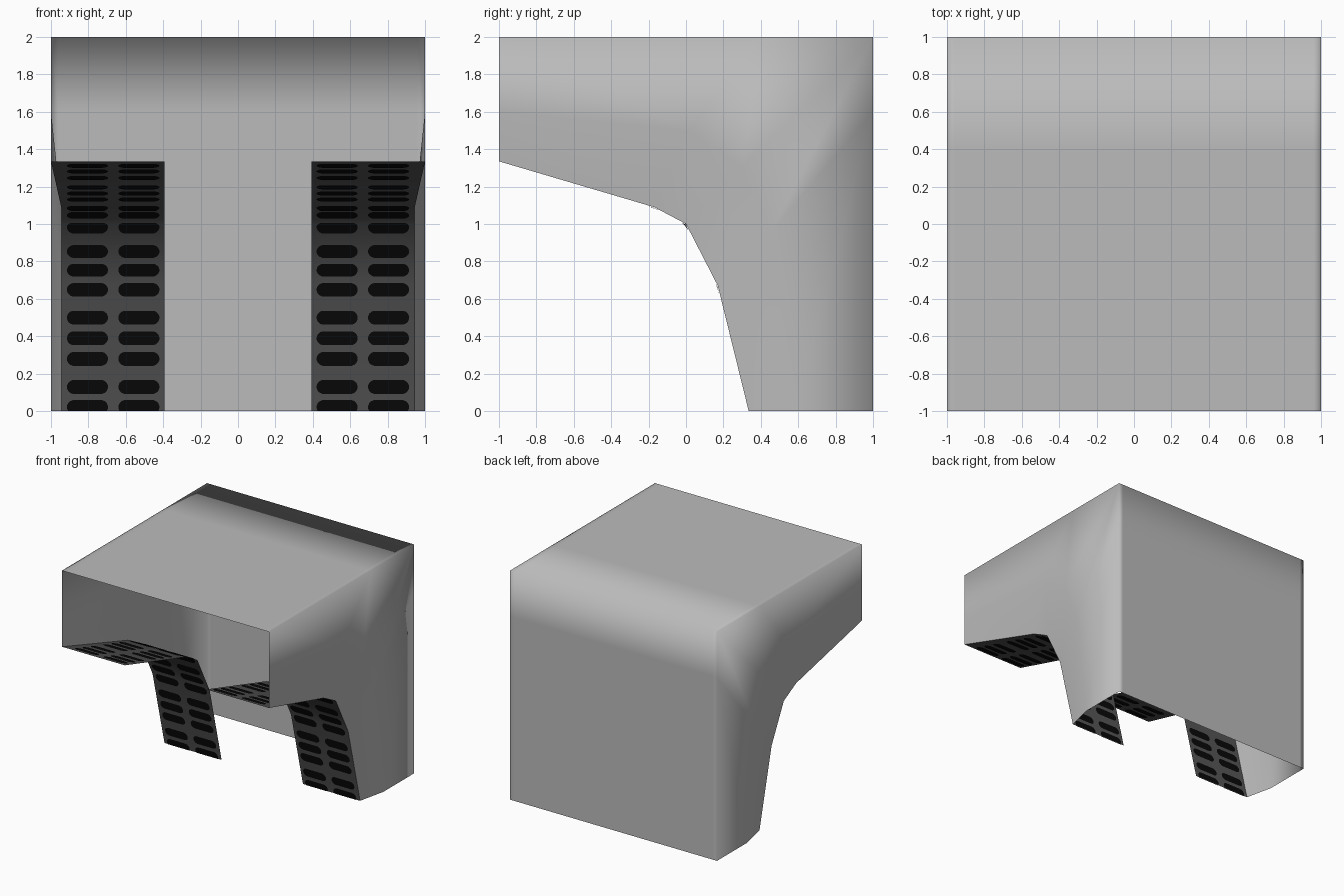
import bpy, bmesh, math
from mathutils import Vector

if "Cube" in bpy.data.objects:
    bpy.data.objects.remove(bpy.data.objects["Cube"])


def material(name, r, g, b):
    m = bpy.data.materials.new(name)
    m.diffuse_color = (r, g, b, 1)
    m.use_nodes = True
    m.node_tree.nodes["Principled BSDF"].inputs["Base Color"].default_value = m.diffuse_color
    return m


GREY = material("light grey", 0.5, 0.5, 0.5)
DARK = material("dark grey", 0.1, 0.1, 0.1)
BLACK = material("black", 0.003, 0.003, 0.003)

# Arch profile as (y, z), and the half width of the shell at each point
ARCH = [(-1, 1.335), (-0.17, 1.09), (0, 1), (0.17, 0.67), (0.335, 0)]
EDGE_X = [1, 0.945, 0.945, 0.945, 0.945]


def finish(bm, name, mat, smooth=True):
    bmesh.ops.remove_doubles(bm, verts=bm.verts, dist=0.0005)
    bmesh.ops.recalc_face_normals(bm, faces=bm.faces)
    for f in bm.faces:
        f.smooth = smooth
    me = bpy.data.meshes.new(name)
    bm.to_mesh(me)
    bm.free()
    me.materials.append(mat)
    ob = bpy.data.objects.new(name, me)
    bpy.context.collection.objects.link(ob)
    return ob


def skin(bm, a, b):
    """Quads between two point rows of equal length."""
    for i in range(len(a) - 1):
        bm.faces.new([bm.verts.new(p) for p in (a[i], a[i + 1], b[i + 1], b[i])])


# Shell: top, back and two sides; front and bottom are open
bm = bmesh.new()
xs = [-1, -0.96, 0.96, 1]
rows = [(-1, 2), (0.4, 2), (1, 2), (1, 1.6), (1, 0)]
for (y0, z0), (y1, z1) in zip(rows, rows[1:]):
    skin(bm, [(x, y0, z0) for x in xs], [(x, y1, z1) for x in xs])
mid = [(-1, 1.6), (0.02, 1.5), (0.3, 1.3), (0.45, 0.95), (0.58, 0)]
for s in (-1, 1):
    outer = [(s, y, z) for y, z in rows]
    middle = [(s, y, z) for y, z in mid]
    inner = [(s * x, y, z) for x, (y, z) in zip(EDGE_X, ARCH)]
    skin(bm, outer, middle)
    skin(bm, middle, inner)
finish(bm, "shell", GREY)


def on_arch(d):
    """Point and outward normal (y, z) at arc length d along the arch."""
    for i, (a, b) in enumerate(zip(ARCH, ARCH[1:])):
        a, b = Vector(a), Vector(b)
        length = (b - a).length
        if d <= length or i == len(ARCH) - 2:
            t = (b - a) / length
            return a + t * min(d, length), Vector((t.y, -t.x))
        d -= length


def arc_at_height(z):
    d = 0
    for a, b in zip(ARCH, ARCH[1:]):
        length = math.dist(a, b)
        if z >= b[1]:
            return d + length * (a[1] - z) / (a[1] - b[1])
        d += length
    return d


# Heights of the slot rows, front to bottom
SLOTS = [1.315, 1.285, 1.25, 1.2, 1.167, 1.135, 1.09, 1.05, 0.985, 0.855,
         0.755, 0.65, 0.5, 0.39, 0.28, 0.13, 0.022]
HALF_W, HALF_H = 0.11, 0.039

for s, side in ((-1, "left"), (1, "right")):
    # Dark strip lining the arch
    bm = bmesh.new()
    skin(bm, [(s * 0.393, y, z) for y, z in ARCH],
         [(s * x, y, z) for x, (y, z) in zip(EDGE_X, ARCH)])
    ob = finish(bm, side + "_arch_strip", DARK)

    # Black rounded slots on both faces of the strip
    bm = bmesh.new()
    for z in SLOTS:
        d0 = arc_at_height(z)
        for cx in (0.53, 0.805):
            for off in (-0.004, 0.004):
                vs = []
                for k in range(16):
                    a = math.tau * (k + 0.5) / 16
                    u = math.cos(a) * HALF_H
                    u += math.copysign(HALF_W - HALF_H, u)
                    p, n = on_arch(d0 + math.sin(a) * HALF_H)
                    p = p + n * off
                    vs.append(bm.verts.new((s * (cx + u), p.x, max(p.y, 0))))
                bm.faces.new(vs)
    finish(bm, side + "_slots", BLACK, smooth=False)
